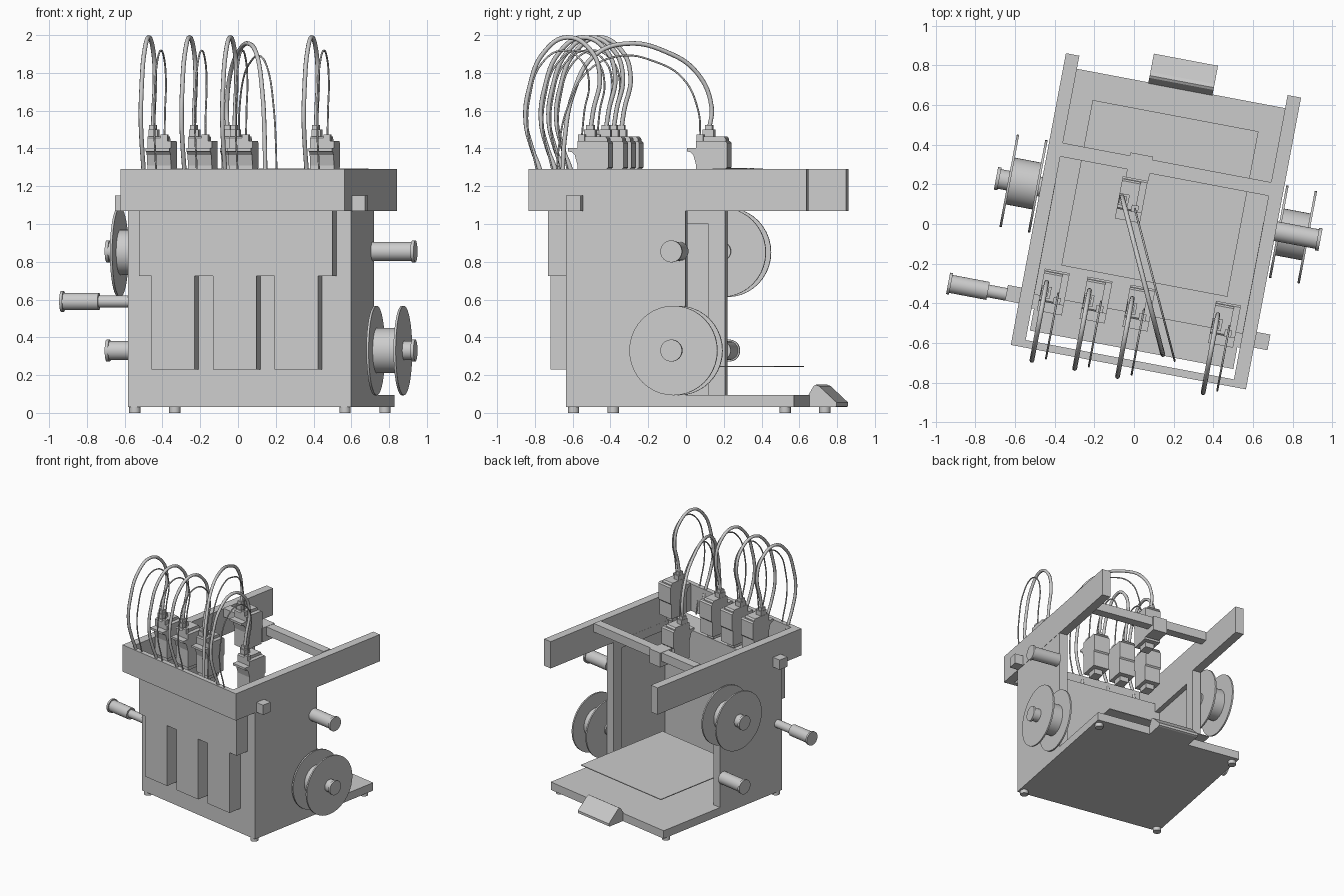
import bpy, bmesh, math
from mathutils import Matrix, Vector

if "Cube" in bpy.data.objects:
    bpy.data.objects.remove(bpy.data.objects["Cube"])

TURN = math.radians(-10.7)   # whole machine is turned about z
MID = 0.106                  # mirror plane of the machine in its own u axis


def add(name, bm, smooth=False):
    bmesh.ops.recalc_face_normals(bm, faces=bm.faces)
    me = bpy.data.meshes.new(name)
    bm.to_mesh(me)
    bm.free()
    ob = bpy.data.objects.new(name, me)
    bpy.context.collection.objects.link(ob)
    ob.rotation_euler.z = TURN
    if smooth:
        bpy.ops.object.select_all(action='DESELECT')
        ob.select_set(True)
        bpy.context.view_layer.objects.active = ob
        bpy.ops.object.shade_smooth_by_angle()
    return ob


def boxes(name, *ranges):
    """One object from boxes given as (u0, u1, v0, v1, z0, z1)."""
    bm = bmesh.new()
    for a, b, c, d, e, f in ranges:
        m = Matrix.Translation(((a + b) / 2, (c + d) / 2, (e + f) / 2)) @ \
            Matrix.Diagonal((b - a, d - c, f - e, 1))
        bmesh.ops.create_cube(bm, size=1, matrix=m)
    return add(name, bm)


def prism(name, u0, u1, profile):
    """Extrude a (v, z) profile along u."""
    bm = bmesh.new()
    face = bm.faces.new([bm.verts.new((u0, v, z)) for v, z in profile])
    ext = bmesh.ops.extrude_face_region(bm, geom=[face])
    bmesh.ops.translate(bm, vec=(u1 - u0, 0, 0),
                        verts=[g for g in ext['geom'] if isinstance(g, bmesh.types.BMVert)])
    return add(name, bm)


def rods(name, parts, axis='u', seg=40):
    """Cylinders (start, end, radius, p, q) along u (p=v, q=z) or z (p=u, q=v)."""
    bm = bmesh.new()
    for s, e, r, p, q in parts:
        if axis == 'u':
            m = Matrix.Translation(((s + e) / 2, p, q)) @ Matrix.Rotation(math.pi / 2, 4, 'Y')
        else:
            m = Matrix.Translation((p, q, (s + e) / 2))
        bmesh.ops.create_cone(bm, cap_ends=True, segments=seg, radius1=r, radius2=r,
                              depth=abs(e - s), matrix=m)
    return add(name, bm, True)


def tube(name, u0, u1, path, r):
    """Smooth hose through (v, z) points, drifting from u0 to u1."""
    cu = bpy.data.curves.new(name, 'CURVE')
    cu.dimensions = '3D'
    cu.bevel_depth = r
    cu.bevel_resolution = 2
    cu.resolution_u = 6
    cu.use_fill_caps = True
    sp = cu.splines.new('BEZIER')
    sp.bezier_points.add(len(path) - 1)
    va, vb = path[0][0], path[-1][0]
    for bp, (v, z) in zip(sp.bezier_points, path):
        t = (v - va) / (vb - va)
        bp.co = (u0 + (u1 - u0) * t, v, z)
        bp.handle_left_type = bp.handle_right_type = 'AUTO'
    ob = bpy.data.objects.new(name, cu)
    bpy.context.collection.objects.link(ob)
    ob.rotation_euler.z = TURN


# base, feet, bed
boxes("base_plate", (-0.495, 0.707, -0.513, 0.715, 0.03, 0.095))
rods("feet", [(0, 0.03, 0.03, u, v) for u in (-0.465, 0.667) for v in (-0.48, 0.66)], 'z', 24)
boxes("print_bed", (-0.321, 0.53, -0.273, 0.575, 0.243, 0.249))

# body walls; the sides have a shallow inner recess framed by a pillar and a top rib
boxes("front_wall", (-0.495, 0.707, -0.513, -0.44, 0.095, 1.07))
for side, s in (("left", -1), ("right", 1)):
    def U(d0, d1):
        return sorted((MID + s * d0, MID + s * d1))
    boxes(side + "_wall",
          (*U(0.571, 0.601), -0.44, 0.13, 0.095, 1.07),
          (*U(0.533, 0.571), 0.04, 0.13, 0.095, 1.07),
          (*U(0.533, 0.571), -0.44, 0.04, 1.0, 1.07))
    boxes(side + "_top_rail", (*U(0.534, 0.603), -0.676, 0.782, 1.07, 1.29))
    boxes(side + "_rail_block", (*U(0.603, 0.673), -0.50, -0.42, 1.07, 1.15))
boxes("front_top_bar", (-0.497, 0.709, -0.714, -0.676, 1.07, 1.29))

# raised front cover with three lower ribs
boxes("front_cover", (-0.416, 0.627, -0.625, -0.513, 0.725, 1.07))
boxes("front_ribs", *[(c - 0.117, c + 0.117, -0.625, -0.513, 0.23, 0.725)
                      for c in (-0.232, 0.1, 0.433)])

# wedge control panel at the back
prism("control_panel", -0.061, 0.268,
      [(0.71, 0.03), (0.71, 0.095), (0.738, 0.142), (0.75, 0.149), (0.768, 0.142),
       (0.862, 0.055), (0.862, 0.035), (0.85, 0.03)])

# spool holders and the two loaded spools
V = 0.097
for side, s, loaded in (("left", -1, 0.85), ("right", 1, 0.33)):
    for level, z in (("upper", 0.855), ("lower", 0.33)):
        rods(f"{side}_{level}_spool_holder",
             [(MID + s * 0.6, MID + s * 0.815, 0.05, V, z),
              (MID + s * 0.815, MID + s * 0.832, 0.058, V, z)])
    rods(side + "_spool",
         [(MID + s * a, MID + s * b, r, V, loaded)
          for a, b, r in ((0.612, 0.624, 0.237), (0.624, 0.758, 0.12), (0.758, 0.77, 0.237))])
rods("long_side_holder", [(-0.495, -0.66, 0.032, -0.468, 0.59),
                          (-0.66, -0.85, 0.046, -0.468, 0.59),
                          (-0.85, -0.865, 0.055, -0.468, 0.59)])

# gantry
boxes("gantry_bar", (-0.428, 0.64, 0.265, 0.335, 1.225, 1.295))
boxes("gantry_carriage", (-0.085, 0.031, 0.226, 0.351, 1.18, 1.297))


def tool_head(name, u0, back):
    """Head with an overhanging nose, side step, hose fittings and nozzle."""
    f = back - 0.216
    prism(name + "_body", u0, u0 + 0.128,
          [(f, 1.385), (f, 1.402), (f + 0.05, 1.402), (f + 0.05, 1.44), (back - 0.01, 1.44),
           (back, 1.43), (back, 1.30), (back - 0.01, 1.29), (back - 0.01, 1.17),
           (f + 0.05, 1.17), (f + 0.05, 1.31), (f + 0.035, 1.365), (f + 0.02, 1.38)])
    prism(name + "_cap", u0, u0 + 0.095,
          [(f + 0.05, 1.40), (f + 0.05, 1.455), (f + 0.058, 1.463),
           (back - 0.022, 1.463), (back - 0.012, 1.45), (back - 0.012, 1.40)])
    tu, tv = u0 + 0.022, back - 0.116
    nu, nv = u0 + 0.09, back - 0.15
    boxes(name + "_fittings",
          (tu - 0.02, tu + 0.03, tv - 0.03, tv + 0.03, 1.46, 1.50),
          (tu - 0.018, tu + 0.018, tv - 0.02, tv + 0.02, 1.50, 1.525),
          (nu - 0.018, nu + 0.018, nv - 0.018, nv + 0.018, 1.44, 1.475),
          (u0 + 0.03, u0 + 0.1, f + 0.08, back - 0.05, 1.13, 1.17))
    return tu, nu


# four parked heads with their hoses
for i in (0, 1, 2, 4):
    n = f"parked_head_{i + 1}"
    tu, nu = tool_head(n, -0.40 + 0.2195 * i, -0.304)
    tube(n + "_hose", tu, tu,
         [(-0.42, 1.5), (-0.405, 1.6), (-0.37, 1.78), (-0.42, 1.92), (-0.545, 1.988),
          (-0.67, 1.91), (-0.75, 1.72), (-0.77, 1.55), (-0.735, 1.4), (-0.69, 1.28),
          (-0.65, 1.07)], 0.012)
    tube(n + "_wire", nu, nu,
         [(-0.454, 1.46), (-0.44, 1.6), (-0.415, 1.75), (-0.46, 1.87), (-0.56, 1.918),
          (-0.67, 1.85), (-0.735, 1.67), (-0.745, 1.5), (-0.70, 1.3), (-0.66, 1.07)], 0.005)

# active head on the gantry, hoses lead back to the empty bay
tu, nu = tool_head("active_head", -0.1, 0.226)
tube("active_head_hose", tu, 0.265,
     [(0.11, 1.5), (0.122, 1.62), (0.05, 1.8), (-0.1, 1.91), (-0.3, 1.955), (-0.46, 1.89),
      (-0.56, 1.7), (-0.605, 1.45), (-0.615, 1.25), (-0.62, 1.07)], 0.012)
tube("active_head_wire", nu, 0.33,
     [(0.076, 1.46), (0.065, 1.6), (-0.01, 1.77), (-0.15, 1.86), (-0.32, 1.89), (-0.48, 1.81),
      (-0.58, 1.62), (-0.625, 1.4), (-0.635, 1.2), (-0.64, 1.07)], 0.005)
